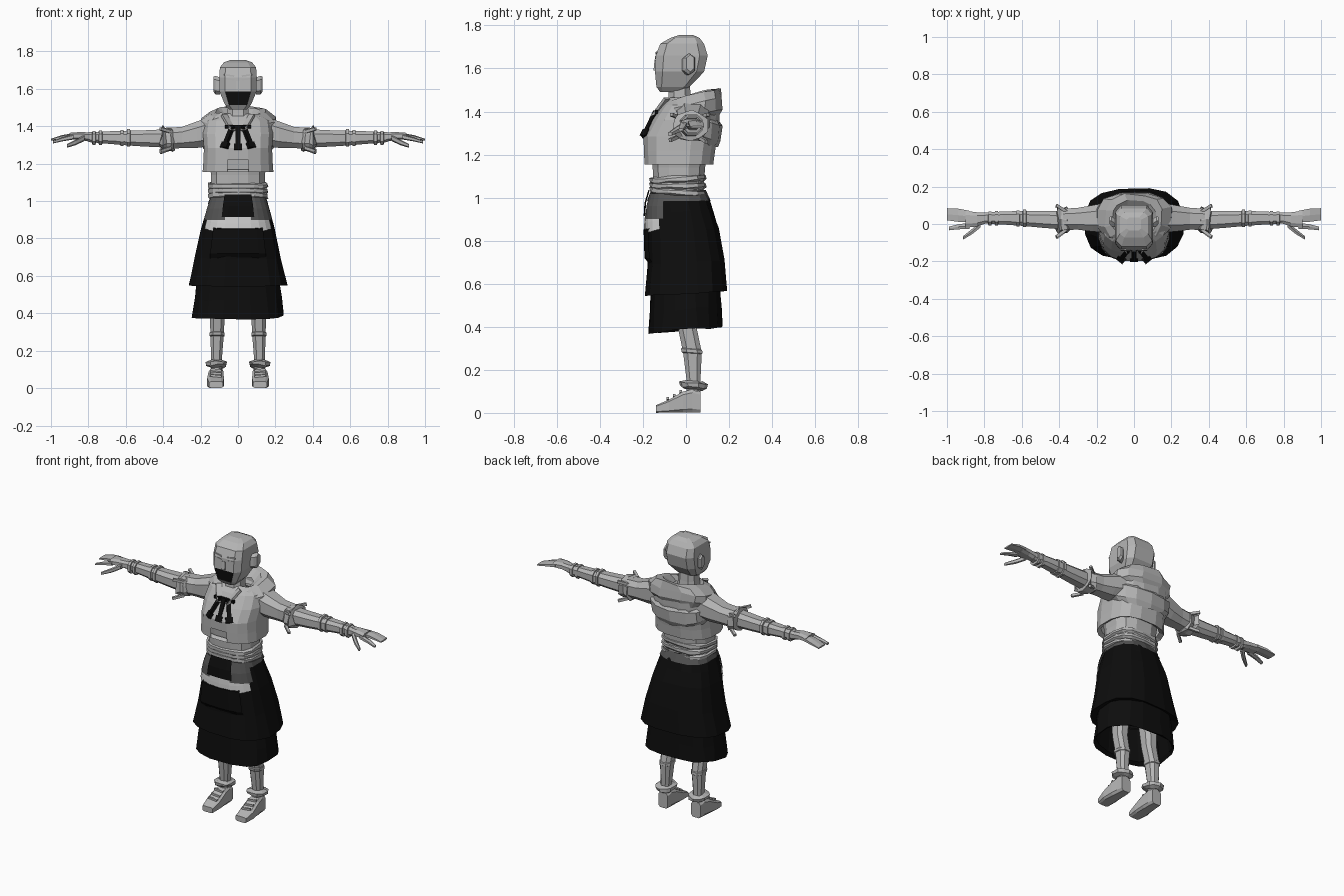
import bpy, bmesh, math, random
from mathutils import Vector

random.seed(7)


def material(name, v):
    m = bpy.data.materials.new(name)
    m.diffuse_color = (v, v, v, 1)
    return m


GREY = material("mid_grey", 0.46)
PALE = material("pale_grey", 0.62)
DARK = material("dark_grey", 0.09)
BLACK = material("black", 0.004)


def finish(name, bm, *mats):
    me = bpy.data.meshes.new(name)
    bm.to_mesh(me)
    bm.free()
    for m in mats:
        me.materials.append(m)
    ob = bpy.data.objects.new(name, me)
    bpy.context.collection.objects.link(ob)
    return ob


def loft(name, rings, mat, n=8, axis="z", e=0.75, tilt=0, jit=0, arc=None, caps=True, side=1, edit=None, mats=()):
    """Rings are (position along axis, u, v, radius u, radius v); u, v are the other two axes."""
    random.seed(7)
    bm = bmesh.new()
    rows = []
    for t, cu, cv, ru, rv in rings:
        row = []
        for i in range(n + (1 if arc else 0)):
            if arc:
                a = math.radians(-90 + arc[0] + (arc[1] - arc[0]) * i / n)
            else:
                a = (i + 0.5) * 2 * math.pi / n
            c, s = math.cos(a), math.sin(a)
            du = math.copysign(abs(c) ** e, c) * ru
            dv = math.copysign(abs(s) ** e, s) * rv
            w = t + tilt * dv
            p = {"z": (cu + du, cv + dv, w), "x": (w, cu + du, cv + dv), "y": (cu + du, w, cv + dv)}[axis]
            p = Vector(p) + Vector([random.uniform(-jit, jit) for _ in range(3)])
            p.x *= side
            row.append(bm.verts.new(p))
        rows.append(row)
    for r0, r1 in zip(rows, rows[1:]):
        for i in range(n):
            j = i + 1 if arc else (i + 1) % n
            bm.faces.new((r0[i], r0[j], r1[j], r1[i]))
    if caps and not arc:
        bm.faces.new(rows[0])
        bm.faces.new(rows[-1])
    bmesh.ops.recalc_face_normals(bm, faces=bm.faces)
    if arc and sum(f.normal.xy.dot(f.calc_center_median().xy) for f in bm.faces) < 0:
        bmesh.ops.reverse_faces(bm, faces=bm.faces)
    if edit:
        edit(bm)
    return finish(name, bm, mat, *mats)


def bar(name, a, b, w, d, mat):
    """Box running from a to b, w wide and d deep."""
    a, b = Vector(a), Vector(b)
    bm = bmesh.new()
    bmesh.ops.create_cube(bm, size=1)
    bmesh.ops.scale(bm, vec=(w, d, (b - a).length), verts=bm.verts)
    ob = finish(name, bm, mat)
    ob.location = (a + b) / 2
    ob.rotation_euler = (b - a).to_track_quat("Z", "Y").to_euler()
    return ob


# Head, with the dark mouth on its lower front faces
def paint_mouth(bm):
    for f in bm.faces:
        c = f.calc_center_median()
        if f.normal.y < -0.7 and 1.505 < c.z < 1.585:
            f.material_index = 1


loft("head", [(1.49, 0, -0.08, 0.05, 0.042), (1.515, 0, -0.06, 0.072, 0.08), (1.585, 0, -0.03, 0.102, 0.118),
              (1.66, 0, -0.02, 0.104, 0.125), (1.715, 0, -0.018, 0.1, 0.105), (1.742, 0, -0.005, 0.078, 0.07),
              (1.755, 0, 0.0, 0.04, 0.035)], GREY, e=0.42, edit=paint_mouth, mats=(BLACK,))
loft("neck", [(1.36, 0, -0.03, 0.075, 0.07), (1.47, 0, -0.03, 0.06, 0.055), (1.54, 0, -0.03, 0.055, 0.05)], GREY)
bar("nose", (0, -0.143, 1.59), (0, -0.138, 1.64), 0.022, 0.016, GREY)
for s in (1, -1):
    loft("ear", [(0.095, 0.0, 1.615, 0.022, 0.045), (0.12, 0.015, 1.62, 0.03, 0.05), (0.132, 0.02, 1.625, 0.02, 0.04)],
         GREY, n=6, axis="x", side=s)
    bar("eyelid", (s * 0.02, -0.139, 1.648), (s * 0.07, -0.139, 1.655), 0.008, 0.008, GREY)
    bar("eyebrow", (s * 0.02, -0.138, 1.668), (s * 0.075, -0.136, 1.676), 0.007, 0.008, GREY)


# Jacket with a split in the lower front, over a wrapped waist
def split_front(bm):
    gap = [f for f in bm.faces if f.normal.y < -0.9 and abs(f.calc_center_median().x) < 0.02
           and f.calc_center_median().z < 1.22]
    bmesh.ops.delete(bm, geom=gap, context="FACES")


loft("jacket", [(1.17, 0, -0.035, 0.165, 0.14), (1.155, 0, -0.033, 0.192, 0.162), (1.22, 0, -0.03, 0.187, 0.168),
                (1.285, 0, -0.025, 0.185, 0.175), (1.36, 0, 0.0, 0.19, 0.158), (1.43, 0, 0.025, 0.18, 0.135),
                (1.465, 0, 0.03, 0.13, 0.105)], GREY, n=16, caps=False, edit=split_front)
loft("shirt", [(0.99, 0, -0.035, 0.15, 0.12), (1.05, 0, -0.035, 0.15, 0.12), (1.14, 0, -0.033, 0.148, 0.125),
               (1.25, 0, -0.03, 0.16, 0.14)], GREY, n=12)
for k, z in enumerate((1.025, 1.055, 1.085)):
    loft("waist_wrap", [(z - 0.017, 0, -0.037, 0.15, 0.12), (z - 0.008, 0, -0.037, 0.163, 0.133),
                        (z + 0.01, 0, -0.037, 0.161, 0.131), (z + 0.017, 0, -0.037, 0.15, 0.12)],
         GREY, n=14, tilt=0.07 * (k - 1), jit=0.004, caps=False)

# Draped cowl, higher at the back, with a second fold below
loft("cowl", [(1.36, 0, 0.04, 0.17, 0.115), (1.385, 0, 0.035, 0.205, 0.135), (1.435, 0, 0.035, 0.205, 0.135),
              (1.475, 0, 0.035, 0.155, 0.125), (1.485, 0, 0.03, 0.12, 0.1), (1.44, 0, 0.0, 0.08, 0.075)],
     GREY, n=12, tilt=0.22, jit=0.008, caps=False)
loft("back_fold", [(1.27, 0, 0.02, 0.17, 0.125), (1.3, 0, 0.02, 0.2, 0.14), (1.37, 0, 0.02, 0.2, 0.145),
                   (1.4, 0, 0.02, 0.17, 0.12)], GREY, n=8, tilt=-0.25, arc=(80, 280), jit=0.006)

# Lapels and the three dark ties
for s in (1, -1):
    bar("lapel", (s * 0.075, -0.088, 1.46), (s * 0.025, -0.15, 1.375), 0.035, 0.014, GREY)
for s in (-1, 0, 1):
    top, end = Vector((s * 0.03, -0.138, 1.4)), Vector((s * 0.075, -0.195, 1.285 - 0.012 * (s == 0)))
    bar("tie", top, end, 0.025, 0.018, BLACK)
    bar("tie_end", end.lerp(top, 0.25), end, 0.045, 0.02, BLACK)
bar("tie_knot", (-0.07, -0.137, 1.397), (0.07, -0.137, 1.397), 0.016, 0.018, BLACK)

# Two skirt layers with turned hems
loft("upper_skirt", [(1.03, 0, -0.035, 0.135, 0.118), (0.98, 0, -0.033, 0.16, 0.143), (0.93, 0, -0.028, 0.178, 0.155),
                     (0.85, 0, -0.015, 0.2, 0.17), (0.7, 0, 0, 0.232, 0.178), (0.555, 0, 0, 0.266, 0.194),
                     (0.57, 0, 0, 0.22, 0.16)], BLACK, n=16, jit=0.004, tilt=0.06, caps=False)
loft("lower_skirt", [(0.62, 0, 0, 0.215, 0.16), (0.48, 0, 0, 0.235, 0.165), (0.385, 0, 0, 0.25, 0.172),
                     (0.4, 0, 0, 0.235, 0.155), (0.6, 0, 0, 0.2, 0.14)],
     BLACK, n=16, jit=0.006, tilt=0.07, caps=False)

# Belt band, hip panels, pale apron strip, dark buckle and lower pouch
loft("belt_band", [(1.035, 0, -0.035, 0.146, 0.127), (0.985, 0, -0.033, 0.165, 0.148)], DARK, n=14, caps=False)
for s in (1, -1):
    loft("hip_panel", [(1.02, 0, -0.033, 0.155, 0.138), (0.96, 0, -0.03, 0.176, 0.158), (0.9, 0, -0.022, 0.193, 0.17)],
         DARK, n=4, arc=(s * 15, s * 68))
loft("apron_strip", [(0.975, 0, -0.03, 0.172, 0.16), (0.93, 0, -0.024, 0.187, 0.17), (0.885, 0, -0.018, 0.199, 0.178)],
     PALE, n=8, tilt=0.3, arc=(-60, 60))
loft("buckle", [(1.035, 0, -0.035, 0.16, 0.14), (0.975, 0, -0.033, 0.18, 0.16), (0.915, 0, -0.025, 0.195, 0.172)],
     BLACK, n=4, arc=(-20, 20))
loft("pouch", [(0.87, 0, -0.015, 0.2, 0.165), (0.85, 0, -0.015, 0.21, 0.182), (0.72, 0, -0.005, 0.235, 0.188),
               (0.69, 0, 0, 0.235, 0.17)], BLACK, n=6, arc=(-33, 33))

for s in (1, -1):
    # Arm: sleeve, ragged cuff, forearm, bands and hand
    loft("sleeve", [(0.14, 0.035, 1.375, 0.085, 0.085), (0.22, 0.03, 1.355, 0.075, 0.075),
                    (0.3, 0.028, 1.34, 0.062, 0.06), (0.38, 0.025, 1.335, 0.06, 0.06)], GREY, axis="x", side=s)
    loft("ragged_cuff", [(0.345, 0.02, 1.33, 0.055, 0.055), (0.355, 0.02, 1.33, 0.072, 0.068),
                         (0.385, 0.02, 1.33, 0.066, 0.062), (0.405, 0.02, 1.33, 0.078, 0.07),
                         (0.415, 0.02, 1.33, 0.05, 0.05)], GREY, n=10, axis="x", jit=0.009, side=s)
    for y, z in ((0.085, 1.37), (-0.05, 1.37), (0.08, 1.28), (-0.055, 1.285)):
        bar("cuff_spike", (s * 0.36, 0.02 + (y - 0.02) * 0.7, z), (s * 0.415, y + (y - 0.02) * 0.25, z + (z - 1.33) * 0.4),
            0.016, 0.016, GREY)
    loft("forearm", [(0.38, 0.02, 1.335, 0.052, 0.052), (0.5, 0.025, 1.335, 0.047, 0.046),
                     (0.6, 0.03, 1.337, 0.042, 0.041), (0.7, 0.032, 1.34, 0.037, 0.035),
                     (0.8, 0.032, 1.342, 0.03, 0.028)], GREY, axis="x", side=s)
    for x, r in ((0.585, 0.05), (0.62, 0.046), (0.735, 0.041), (0.77, 0.04)):
        loft("arm_band", [(x - 0.01, 0.03, 1.338, r - 0.01, r - 0.01), (x - 0.008, 0.03, 1.338, r, r),
                          (x + 0.008, 0.03, 1.338, r, r), (x + 0.01, 0.03, 1.338, r - 0.01, r - 0.01)],
             GREY, axis="x", side=s)
    loft("palm", [(0.79, 0.032, 1.342, 0.03, 0.026), (0.84, 0.025, 1.348, 0.04, 0.023),
                  (0.9, 0.025, 1.348, 0.048, 0.018)], GREY, axis="x", side=s)
    loft("fingers", [(0.88, 0.04, 1.349, 0.034, 0.014), (0.94, 0.047, 1.342, 0.039, 0.011),
                     (1.0, 0.052, 1.328, 0.036, 0.005)], GREY, n=6, axis="x", side=s)
    loft("index_finger", [(0.88, -0.01, 1.343, 0.018, 0.014), (0.94, -0.015, 1.33, 0.015, 0.011),
                          (0.99, -0.024, 1.315, 0.011, 0.007)], GREY, n=6, axis="x", side=s)
    loft("thumb", [(0.82, 0.0, 1.338, 0.02, 0.016), (0.865, -0.04, 1.315, 0.016, 0.015),
                   (0.915, -0.075, 1.295, 0.01, 0.01)], GREY, n=6, axis="x", side=s)

    # Leg with a knee band and an ankle ruffle
    loft("leg", [(0.09, 0.115, 0.035, 0.03, 0.034), (0.15, 0.115, 0.035, 0.03, 0.034), (0.28, 0.112, 0.03, 0.038, 0.046),
                 (0.4, 0.11, 0.005, 0.042, 0.046), (0.62, 0.1, 0.0, 0.055, 0.06)], GREY, side=s)
    loft("knee_band", [(0.275, 0.112, 0.028, 0.036, 0.045), (0.28, 0.112, 0.028, 0.042, 0.052),
                       (0.295, 0.112, 0.026, 0.042, 0.052), (0.3, 0.112, 0.026, 0.036, 0.045)],
         GREY, tilt=-0.08, side=s)
    loft("ankle_ruffle", [(0.11, 0.115, 0.035, 0.035, 0.04), (0.12, 0.115, 0.035, 0.056, 0.062),
                          (0.138, 0.115, 0.035, 0.056, 0.062), (0.145, 0.115, 0.035, 0.032, 0.036)],
         GREY, n=10, jit=0.006, tilt=-0.08, side=s)

    # Shoe with laces
    loft("shoe", [(-0.14, 0.118, 0.018, 0.038, 0.018), (-0.08, 0.12, 0.031, 0.046, 0.031),
                  (-0.015, 0.118, 0.05, 0.042, 0.05), (0.03, 0.116, 0.056, 0.038, 0.056),
                  (0.067, 0.116, 0.05, 0.034, 0.05)], GREY, axis="y", e=0.4, side=s)
    for y, z in ((-0.085, 0.062), (-0.055, 0.076), (-0.025, 0.094)):
        bar("lace", (s * 0.088, y, z), (s * 0.148, y, z + 0.006), 0.012, 0.012, GREY)
